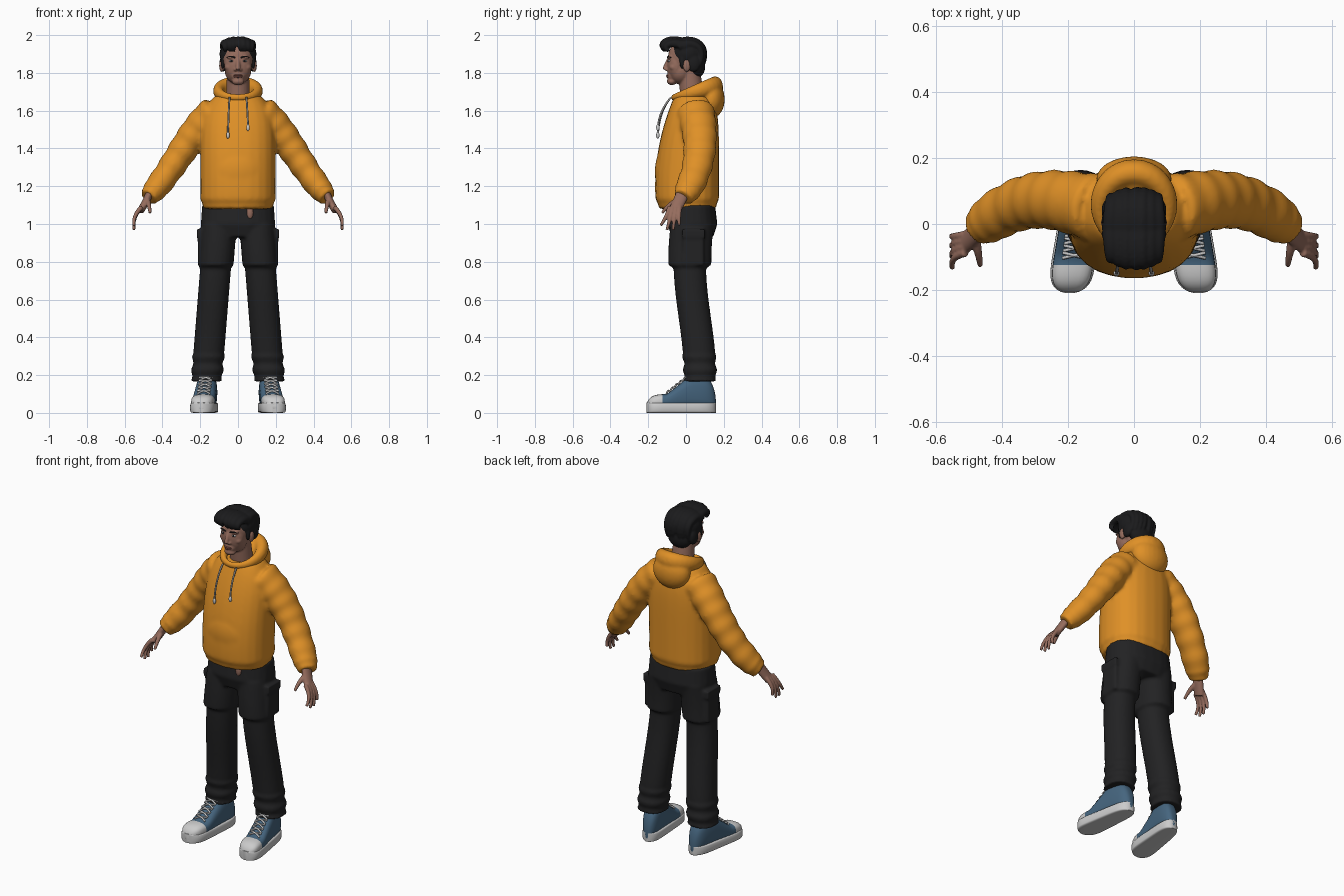
import bpy, bmesh, math, random
from mathutils import Vector, Matrix

random.seed(4)
if "Cube" in bpy.data.objects:
    bpy.data.objects.remove(bpy.data.objects["Cube"])


def material(name, *colour):
    m = bpy.data.materials.new(name)
    m.use_nodes = True
    m.diffuse_color = (*colour, 1)
    m.node_tree.nodes["Principled BSDF"].inputs["Base Color"].default_value = (*colour, 1)
    return m


ORANGE = material("orange fleece", .74, .28, .02)
BLACK = material("black cotton", .016, .016, .017)
HAIR = material("black hair", .011, .011, .012)
SKIN = material("skin", .3, .15, .11)
LIPS = material("lips", .24, .09, .07)
BLUE = material("blue canvas", .06, .13, .21)
WHITE = material("white rubber", .6, .6, .6)
GREY = material("grey cord", .35, .34, .33)
X, Y, Z = Vector((1, 0, 0)), Vector((0, 1, 0)), Vector((0, 0, 1))
SIDES = (1, -1)


def loft(bm, rings, axis, tangent=None, power=2, segments=24):
    """Skin superellipse rings given as (centre, radius along axis, radius across)."""
    loops = []
    for i, (centre, along, across) in enumerate(rings):
        before, after = rings[max(i - 1, 0)][0], rings[min(i + 1, len(rings) - 1)][0]
        t = tangent or (after - before).normalized()
        a = (axis - t * axis.dot(t)).normalized()
        b = t.cross(a)
        loop = []
        for k in range(segments):
            angle = math.tau * k / segments
            c, s = (math.copysign(abs(v) ** (2 / power), v) for v in (math.cos(angle), math.sin(angle)))
            loop.append(bm.verts.new(centre + a * c * along + b * s * across))
        loops.append(loop)
    for low, high in zip(loops, loops[1:]):
        for k in range(segments):
            bm.faces.new((low[k - 1], low[k], high[k], high[k - 1]))
    bm.faces.new(loops[0])
    bm.faces.new(loops[-1])


def bezier(points, t):
    while len(points) > 1:
        points = [a.lerp(b, t) for a, b in zip(points, points[1:])]
    return points[0]


def taper(start, end):
    return lambda t: start + (end - start) * t


def tube(bm, control, radius, wide=1, axis=Y, steps=12, segments=12):
    """Sweep along a Bezier curve; radius is a function of the distance along it."""
    control = [Vector(p) for p in control]
    spots = [i / steps for i in range(steps + 1)]
    loft(bm, [(bezier(control, t), radius(t) * wide, radius(t)) for t in spots], axis, segments=segments)


def ball(bm, loc, radii):
    bmesh.ops.create_uvsphere(bm, u_segments=24, v_segments=16, radius=1,
                              matrix=Matrix.LocRotScale(Vector(loc), None, Vector(radii)))


def box(bm, loc, size):
    bmesh.ops.create_cube(bm, size=1, matrix=Matrix.LocRotScale(Vector(loc), None, Vector(size)))


def finish(name, bm, *materials, voxel=0, smooth=0, mirror=False, rule=None):
    """Turn the bmesh into an object; a voxel size fuses its pieces into one skin."""
    bmesh.ops.recalc_face_normals(bm, faces=bm.faces)
    if rule:
        for face in bm.faces:
            face.material_index = rule(face.calc_center_median())
    mesh = bpy.data.meshes.new(name)
    bm.to_mesh(mesh)
    bm.free()
    for m in materials:
        mesh.materials.append(m)
    ob = bpy.data.objects.new(name, mesh)
    bpy.context.collection.objects.link(ob)
    bpy.ops.object.select_all(action='DESELECT')
    ob.select_set(True)
    bpy.context.view_layer.objects.active = ob
    bpy.ops.object.shade_smooth_by_angle(angle=math.radians(50))
    if voxel:
        fuse = ob.modifiers.new("fuse", 'REMESH')
        fuse.mode, fuse.voxel_size, fuse.use_smooth_shade = 'VOXEL', voxel, True
        soften = ob.modifiers.new("soften", 'SMOOTH')
        soften.factor, soften.iterations = .5, smooth
    if mirror:
        ob.modifiers.new("other side", 'MIRROR')


# Hoodie: body with ribbed hem and sloping shoulders
def body_ring(z):
    tuck = .013 if z < 1.12 else 0
    slope = ((z - 1.1) / .65) ** 8
    front = -.164 + .45 * (z - 1.2) ** 2 + tuck
    back = .175 - .1 * slope - tuck
    return Vector((0, (front + back) / 2, z)), .2 * (1 - slope) - tuck, (back - front) / 2


# Sleeve narrows to the wrist with soft folds and a gathered cuff
def sleeve_radius(t):
    return .09 - .027 * t + .003 * math.sin(t * 40) - (.014 if t > .94 else 0)


bm = bmesh.new()
loft(bm, [body_ring(1.08 + i / 40) for i in range(25)], X, tangent=Z, power=2.3)
ball(bm, (0, -.12, 1.28), (.12, .045, .11))
for s in SIDES:
    tube(bm, [(s * .12, .05, 1.59), (s * .25, .08, 1.5), (s * .33, .1, 1.3), (s * .475, -.015, 1.14)],
         sleeve_radius, wide=1.12, steps=30, segments=24)
finish("hoodie", bm, ORANGE, voxel=.011, smooth=5)


# Hood lying on the shoulders: rolled rim, thick behind and thin at the throat, and a bag
def rim_ring(angle):
    c, thick = math.cos(angle), .035 + .017 * math.cos(angle)
    return Vector((.103 * math.sin(angle), .045 + .11 * c, 1.7 + .03 * c)), thick, thick * .8


bm = bmesh.new()
loft(bm, [rim_ring(math.tau * i / 32) for i in range(33)], Z)
ball(bm, (0, .135, 1.66), (.115, .07, .1))
finish("hood", bm, ORANGE, voxel=.008, smooth=5)

# Drawstrings with pale tips
for side, s, end in (("left", 1, 1.52), ("right", -1, 1.48)):
    bm = bmesh.new()
    tube(bm, [(s * .045, -.08, 1.67), (s * .05, -.14, 1.6), (s * .053, -.148, end)], taper(.005, .005))
    finish(side + "_drawstring", bm, GREY)
    bm = bmesh.new()
    ball(bm, (s * .053, -.149, end - .01), (.009, .009, .018))
    finish(side + "_string_tip", bm, WHITE)


# Trousers: hips, legs with a knee seam and gathered ends, cargo pockets
def leg_ring(z, s):
    x, y = .1 + .08 * (1 - z), .047 - .027 * math.sin((z - .5) * 5.2)
    thigh = .012 if z > .77 else 0
    gather = .006 * math.sin(z * 90) if z < .32 else 0
    return Vector((s * x, y, z)), .082 + thigh + gather, .086 + 2.4 * thigh + gather


bm = bmesh.new()
loft(bm, [(Vector((0, .034, z)), w, d) for z, w, d in ((1.1, .19, .12), (1, .197, .132), (.93, .17, .11))],
     X, tangent=Z, power=2.4)
for s in SIDES:
    loft(bm, [leg_ring(1 - i / 60, s) for i in range(51)], X, tangent=Z, power=2.2)
    box(bm, (s * .188, .04, .87), (.05, .11, .18))
    box(bm, (s * .19, .04, .95), (.055, .12, .045))
finish("trousers", bm, BLACK, voxel=.009, smooth=4)
bm = bmesh.new()
ball(bm, (.063, -.083, 1.06), (.018, .014, .036))
finish("waist_tab", bm, SKIN)

# Head: cranium, face, jaw, mouth, chin, neck and nose, then brows, cheeks and ears
bm = bmesh.new()
ball(bm, (0, 0, 1.88), (.085, .096, .1))
ball(bm, (0, -.05, 1.84), (.072, .05, .09))
ball(bm, (0, -.03, 1.81), (.07, .065, .07))
ball(bm, (0, -.072, 1.785), (.038, .029, .03))
ball(bm, (0, -.075, 1.755), (.034, .026, .02))
tube(bm, [(0, .04, 1.62), (0, .015, 1.82)], taper(.065, .058), segments=24)
tube(bm, [(0, -.09, 1.875), (0, -.104, 1.85), (0, -.113, 1.817)], taper(.009, .013), axis=X)
for s in SIDES:
    ball(bm, (s * .013, -.102, 1.817), (.009, .01, .008))
    ball(bm, (s * .034, -.084, 1.883), (.026, .013, .008))
    ball(bm, (s * .045, -.066, 1.83), (.025, .022, .02))
    ball(bm, (s * .086, .004, 1.838), (.014, .02, .034))
finish("head", bm, SKIN, voxel=.005, smooth=4)

# Face details
bm = bmesh.new()
ball(bm, (.034, -.087, 1.863), (.014, .009, .006))
finish("eyes", bm, WHITE, mirror=True)
bm = bmesh.new()
ball(bm, (.034, -.093, 1.863), (.006, .005, .006))
finish("irises", bm, HAIR, mirror=True)
bm = bmesh.new()
tube(bm, [(.014, -.096, 1.88), (.04, -.1, 1.893), (.058, -.08, 1.881)], taper(.004, .003))
finish("eyebrows", bm, HAIR, mirror=True)
bm = bmesh.new()
for z in (1.787, 1.779):
    ball(bm, (0, -.097, z), (.023, .008, .005))
finish("mouth", bm, LIPS)

# Hair: cap, nape and sideburns, with locks swept to the fringe and to the back
bm = bmesh.new()
ball(bm, (0, .012, 1.9), (.098, .094, .09))
ball(bm, (0, .058, 1.835), (.074, .044, .062))
for s in SIDES:
    ball(bm, (s * .081, -.02, 1.86), (.011, .014, .04))
    ball(bm, (s * .08, .04, 1.85), (.018, .035, .045))
for i in range(7):
    x = .024 * (i - 3)
    curve = 4 * x * x
    tip = x + random.uniform(0, .02)
    top = 1.96 - curve - random.uniform(0, .006)
    tube(bm, [(x, 0, top), (x, -.1 + curve, top + .04), (x, -.16 + curve, top), (tip, -.11 + curve, 1.915)],
         taper(.026, .009), axis=X)
    tube(bm, [(x, -.04, top), (x, .05, top + .04), (x, .13 - curve, top - .01), (tip, .09 - curve, 1.84)],
         taper(.026, .01), axis=X)
finish("hair", bm, HAIR, voxel=.006, smooth=2)

# Hands: palm, four fingers and a thumb
bm = bmesh.new()
tube(bm, [(.46, -.01, 1.18), (.48, -.03, 1.13), (.515, -.06, 1.07)], taper(.021, .019), wide=1.7, segments=24)
for i in range(4):
    k = i - 1.5
    tube(bm, [(.51, -.06 + .018 * k, 1.09), (.56, -.07 + .02 * k, 1.04),
              (.55, -.085 + .033 * k, .965 + .012 * k * k)], taper(.013, .008))
tube(bm, [(.484, -.03, 1.13), (.47, -.09, 1.11), (.466, -.126, 1.058)], taper(.017, .008))
finish("hands", bm, SKIN, voxel=.0045, smooth=3, mirror=True)


# Shoes: canvas upper with rubber toe cap, rubber sole, laces
def foot(i, count=28):
    """Centre x, y, half width and end rounding, from heel to toe."""
    s = .5 - .5 * math.cos(math.pi * i / count)
    y, rounding = .16 - .37 * s, (1 - (2 * s - 1) ** 6) ** .5
    return .17 - .12 * y, y, (.052 + .02 * s) * rounding, rounding


def instep(y):
    return min(.2, max(.1, .18 + .8 * y))


upper, sole = [], []
for i in range(1, 28):
    x, y, width, rounding = foot(i)
    height = (.03 + (instep(y) - .03) * rounding) / 2
    upper.append((Vector((x, y, height + .01)), width * .92, height - .01))
    sole.append((Vector((x, y, .027)), width, .027))
bm = bmesh.new()
loft(bm, upper, X, tangent=-Y, power=2.8)
finish("shoe_uppers", bm, BLUE, WHITE, mirror=True, rule=lambda c: int(c.y < -.126))
bm = bmesh.new()
loft(bm, sole, X, tangent=-Y, power=7)
finish("shoe_soles", bm, WHITE, mirror=True)
bm = bmesh.new()
for i in range(5):
    y = -.095 + .022 * i
    x, z = .17 - .12 * y, instep(y) + .012
    for s in SIDES:
        tube(bm, [(x - s * .034, y - .008, z - .015), (x, y, z + .008), (x + s * .034, y + .008, z)],
             taper(.005, .005), segments=8)
finish("laces", bm, WHITE, mirror=True)
